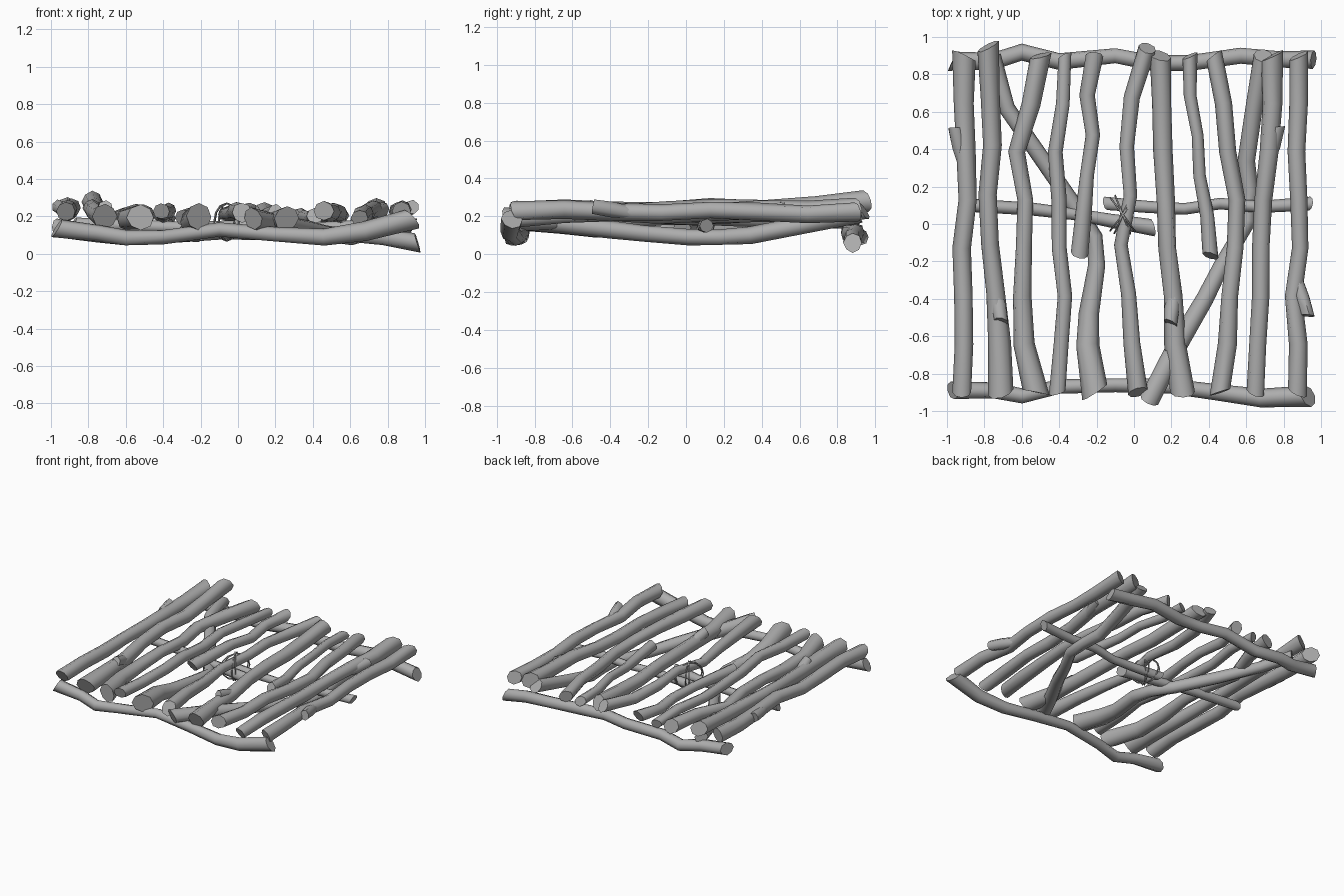
import bpy, bmesh, math, random
from mathutils import Vector

if "Cube" in bpy.data.objects:
    bpy.data.objects.remove(bpy.data.objects["Cube"], do_unlink=True)

random.seed(4)

wood = bpy.data.materials.new("grey_wood")
wood.use_nodes = True
grey = (0.42, 0.42, 0.42, 1)
wood.diffuse_color = grey
wood.node_tree.nodes["Principled BSDF"].inputs["Base Color"].default_value = grey


def stick(name, points, radii, sides=8, ref=(0, 0, 1), rough=0.07, ragged=0.5):
    """Tube along points; radii = start, middle, end; ends are cut ragged."""
    pts = [Vector(p) for p in points]
    last = len(pts) - 1
    bm = bmesh.new()
    rings = []
    for i, p in enumerate(pts):
        along = (pts[min(i + 1, last)] - pts[max(i - 1, 0)]).normalized()
        side = along.cross(Vector(ref)).normalized()
        up = side.cross(along)
        # radius flares from the middle towards each end
        f = 2 * i / last - 1
        end = radii[2] if f > 0 else radii[0]
        r = radii[1] + (end - radii[1]) * abs(f) ** 1.5
        tilt = random.uniform(0, math.tau)
        ring = []
        for k in range(sides):
            a = math.tau * k / sides
            rk = r * random.uniform(1 - rough, 1 + rough)
            v = p + side * math.cos(a) * rk + up * math.sin(a) * rk
            if i in (0, last):
                v += along * r * ragged * math.cos(a + tilt)
            ring.append(bm.verts.new(v))
        rings.append(ring)
    for a, b in zip(rings, rings[1:]):
        for k in range(sides):
            n = (k + 1) % sides
            bm.faces.new((a[k], a[n], b[n], b[k]))
    bm.faces.new(rings[0])
    bm.faces.new(rings[-1])
    bmesh.ops.recalc_face_normals(bm, faces=bm.faces)
    mesh = bpy.data.meshes.new(name)
    bm.to_mesh(mesh)
    bm.free()
    mesh.materials.append(wood)
    obj = bpy.data.objects.new(name, mesh)
    bpy.context.collection.objects.link(obj)
    bpy.ops.object.select_all(action="DESELECT")
    obj.select_set(True)
    bpy.context.view_layer.objects.active = obj
    bpy.ops.object.shade_smooth_by_angle(angle=math.radians(58))


def pole(name, xs, radii, z_front, z_back, y_front=-0.9, y_back=0.9):
    """Deck pole running front to back with evenly spaced bends."""
    n = len(xs) - 1
    pts = []
    for i, x in enumerate(xs):
        t = i / n
        z = z_front + (z_back - z_front) * t + 0.01 * math.sin(i * 1.9 + x * 7)
        pts.append((x, y_front + (y_back - y_front) * t, z))
    stick(name, pts, radii)


# Full-length deck poles, front to back
pole("outer_right_pole", [-.92, -.91, -.91, -.92, -.89, -.9, -.91, -.91], (.052, .048, .06), .23, .24)
pole("second_right_pole", [-.71, -.72, -.74, -.77, -.78, -.76, -.77, -.78], (.066, .048, .055), .19, .27, y_back=.95)
pole("third_right_pole", [-.52, -.59, -.6, -.59, -.58, -.63, -.55, -.5], (.066, .042, .055), .19, .21)
pole("fourth_right_pole", [-.41, -.39, -.37, -.4, -.4, -.42, -.38, -.37], (.042, .04, .036), .23, .2)
pole("centre_pole", [.02, -.01, -.03, -.07, -.02, -.04, -.01, .07], (.052, .036, .048), .22, .22, y_back=.94)
pole("inner_left_pole", [.26, .22, .21, .18, .17, .155, .15, .14], (.062, .047, .055), .18, .21)
pole("fourth_left_pole", [.46, .5, .51, .54, .55, .5, .48, .43], (.052, .043, .046), .23, .2)
pole("second_left_pole", [.65, .66, .68, .68, .69, .72, .74, .74], (.046, .046, .06), .2, .24)
pole("outer_left_pole", [.875, .88, .85, .89, .88, .87, .88, .88], (.052, .044, .05), .23, .22)

# Short poles that stop past the middle
pole("short_right_pole", [-.29, -.27, -.25, -.22, -.25, -.21], (.046, .038, .046), .2, .2, y_front=-.16)
pole("short_left_pole", [.41, .39, .35, .34, .3, .3], (.042, .033, .038), .2, .2, y_front=-.17)

# Slanting branches woven under the middle beam
stick("right_slanting_branch", [
    (-.75, .88, .18), (-.68, .62, .18), (-.5, .36, .14), (-.31, .08, .11), (-.21, -.07, .11),
    (-.2, -.22, .13), (-.24, -.48, .14), (-.25, -.65, .17), (-.21, -.9, .2)],
    (.045, .044, .07))
stick("left_slanting_branch", [
    (.08, -.94, .19), (.22, -.67, .16), (.38, -.4, .13), (.47, -.22, .11), (.61, .02, .09),
    (.62, .18, .09), (.6, .34, .1), (.64, .6, .15), (.69, .9, .21)],
    (.055, .042, .05))

# Cross beams along the front and back
stick("front_beam", [
    (-.97, -.89, .135), (-.75, -.89, .11), (-.6, -.92, .085), (-.4, -.87, .09), (-.1, -.86, .13),
    (.2, -.87, .105), (.46, -.9, .09), (.68, -.93, .12), (.93, -.92, .185)],
    (.048, .037, .058))
stick("back_beam", [
    (-.97, .87, .14), (-.75, .87, .11), (-.6, .92, .09), (-.4, .87, .1), (-.1, .9, .12),
    (.1, .86, .12), (.3, .86, .11), (.57, .9, .11), (.78, .88, .09), (.96, .88, .06)],
    (.05, .042, .048))

# Middle beam made of two overlapping sticks
stick("middle_beam_right", [
    (-.88, .1, .16), (-.55, .08, .15), (-.3, .05, .14), (-.13, .02, .14), (.1, -.02, .14)],
    (.035, .032, .042))
stick("middle_beam_left", [
    (-.15, .11, .13), (.08, .09, .13), (.27, .08, .13), (.46, .11, .14), (.68, .09, .15), (.94, .11, .15)],
    (.036, .03, .036))

# Broken branch stubs on the poles
stubs = {
    "outer_right": ((-.91, .32, .23), (-.955, .51, .25)),
    "second_right": ((-.74, -.36, .2), (-.71, -.52, .25)),
    "inner_left": ((.21, -.38, .19), (.195, -.53, .23)),
    "second_left": ((.71, .32, .22), (.77, .52, .24)),
    "outer_left": ((.87, -.3, .22), (.93, -.49, .25)),
}
for name, (root, tip) in stubs.items():
    middle = (Vector(root) + Vector(tip)) / 2
    stick(name + "_stub", [root, middle, tip], (.034, .042, .038), sides=7, ragged=.4)

# Cord lashing wound crosswise over the centre pole and middle beam
for n, degrees in enumerate((52, 66, 112, 126)):
    a = math.radians(degrees)
    d = Vector((math.cos(a), math.sin(a), 0))
    turn = [Vector((-.06, .05, .17)) + d * .11 * math.cos(t) + Vector((0, 0, .1 * math.sin(t)))
            for t in (math.tau * k / 12 for k in range(13))]
    stick("cord_turn_" + str(n + 1), turn, (.005, .005, .005), sides=5,
          ref=(-d.y, d.x, 0), rough=0, ragged=0)
